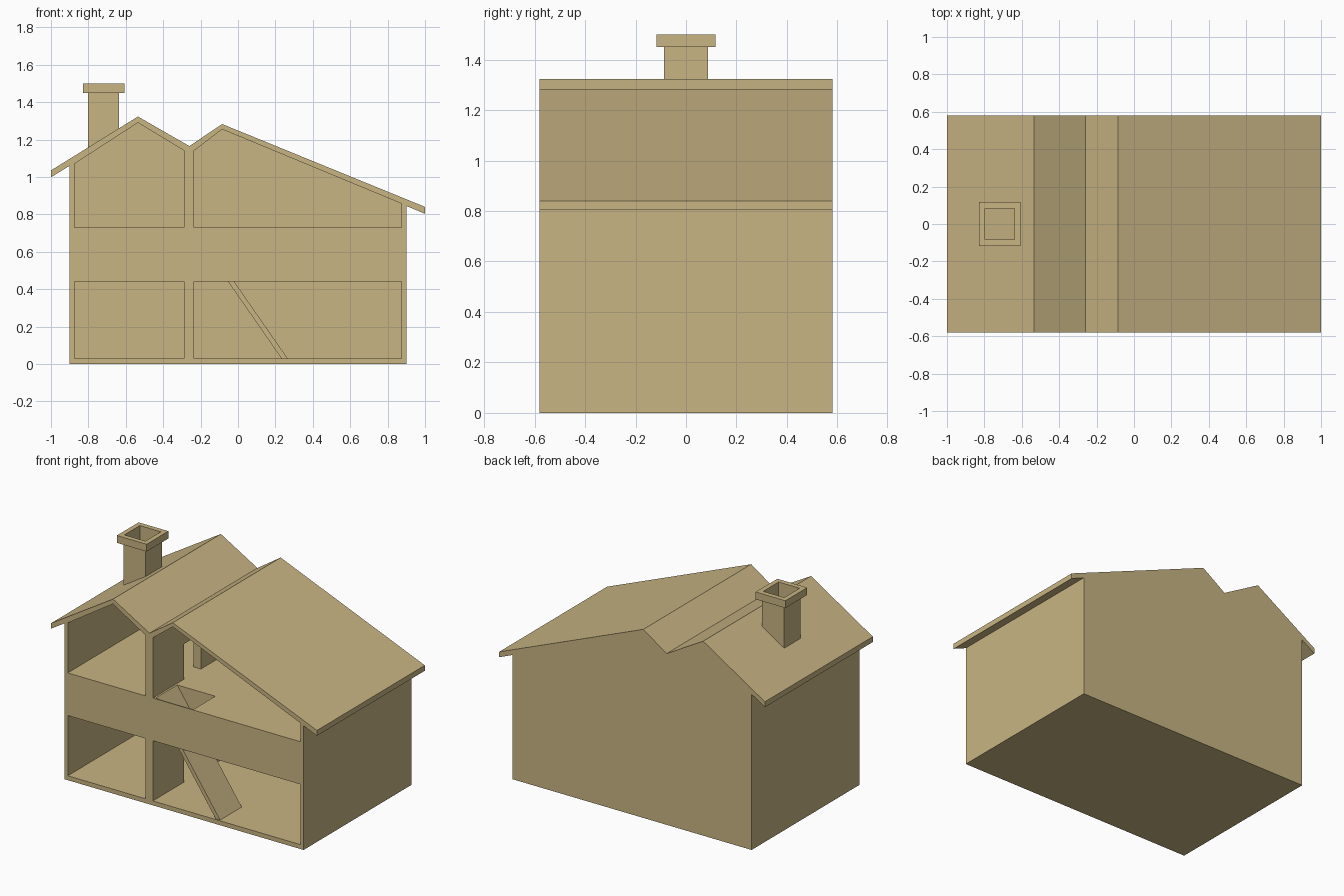
import bpy, bmesh

if "Cube" in bpy.data.objects:
    bpy.data.objects.remove(bpy.data.objects["Cube"])

tan = bpy.data.materials.new("tan_wood")
tan.diffuse_color = (0.58, 0.46, 0.23, 1)
tan.use_nodes = True
tan.node_tree.nodes["Principled BSDF"].inputs["Base Color"].default_value = tan.diffuse_color


def finish(name, bm):
    bmesh.ops.recalc_face_normals(bm, faces=bm.faces)
    me = bpy.data.meshes.new(name)
    bm.to_mesh(me)
    bm.free()
    me.materials.append(tan)
    ob = bpy.data.objects.new(name, me)
    bpy.context.collection.objects.link(ob)
    return ob


def prism(name, pts, y0, y1):
    """Extrude an x-z outline along y."""
    bm = bmesh.new()
    face = bm.faces.new([bm.verts.new((x, y0, z)) for x, z in pts])
    res = bmesh.ops.extrude_face_region(bm, geom=[face])
    moved = [g for g in res["geom"] if isinstance(g, bmesh.types.BMVert)]
    bmesh.ops.translate(bm, verts=moved, vec=(0, y1 - y0, 0))
    return finish(name, bm)


def box(name, x0, x1, y0, y1, z0, z1):
    return prism(name, [(x0, z0), (x1, z0), (x1, z1), (x0, z1)], y0, y1)


def cut(target, cutter):
    mod = target.modifiers.new("cut", 'BOOLEAN')
    mod.operation = 'DIFFERENCE'
    mod.solver = 'EXACT'
    mod.object = cutter
    bpy.context.view_layer.objects.active = target
    bpy.ops.object.modifier_apply(modifier=mod.name)
    bpy.data.objects.remove(cutter)


# House shell: walls, gables and the two-ridged roof with eaves
house = prism("house_shell", [
    (-0.9, 0), (0.9, 0), (0.9, 0.845), (1, 0.803), (1, 0.84),
    (-0.085, 1.283), (-0.26, 1.165), (-0.535, 1.323),
    (-1, 1.035), (-1, 0.998), (-0.9, 1.06)], -0.58, 0.58)

# Four rooms open to the front
FRONT, BACK = -0.7, 0.555
L0, L1, R0, R1 = -0.875, -0.29, -0.235, 0.875
cut(house, box("room_cutter", L0, L1, FRONT, BACK, 0.03, 0.44))
cut(house, box("room_cutter", R0, R1, FRONT, BACK, 0.03, 0.44))
cut(house, prism("room_cutter", [(L0, 0.73), (L1, 0.73), (L1, 1.142),
                                 (-0.535, 1.29), (L0, 1.07)], FRONT, BACK))
cut(house, prism("room_cutter", [(R0, 0.73), (R1, 0.73), (R1, 0.857),
                                 (-0.085, 1.255), (R0, 1.14)], FRONT, BACK))

# Doorways through the partition on both floors
for z in (0.03, 0.73):
    cut(house, box("door_cutter", -0.32, -0.2, -0.247, -0.064, z, z + 0.24))

# Stairwell through the thick upper floor
cut(house, box("stairwell_cutter", R0, 0.065, -0.572, -0.337, 0.40, 0.80))

# Sloping stair ramp
prism("stair_ramp", [(0.232, 0.03), (0.265, 0.03), (-0.221, 0.73),
                     (-0.235, 0.73), (-0.235, 0.703)], -0.571, -0.338)

# Hollow chimney with a wider cap; its foot follows the roof slope
bm = bmesh.new()
CX = -0.718
rings = []
for hx, hy, z in [(0.083, 0.088, None), (0.083, 0.088, 1.45), (0.112, 0.117, 1.45),
                  (0.112, 0.117, 1.5), (0.079, 0.083, 1.5), (0.079, 0.083, None)]:
    ring = []
    for sx, sy in [(-1, -1), (1, -1), (1, 1), (-1, 1)]:
        x = CX + sx * hx
        ring.append(bm.verts.new((x, sy * hy, z or 1.025 + 0.62 * (x + 1))))
    rings.append(ring)
for a, b in zip(rings, rings[1:] + rings[:1]):
    for i in range(4):
        j = (i + 1) % 4
        bm.faces.new((a[i], a[j], b[j], b[i]))
finish("chimney", bm)
